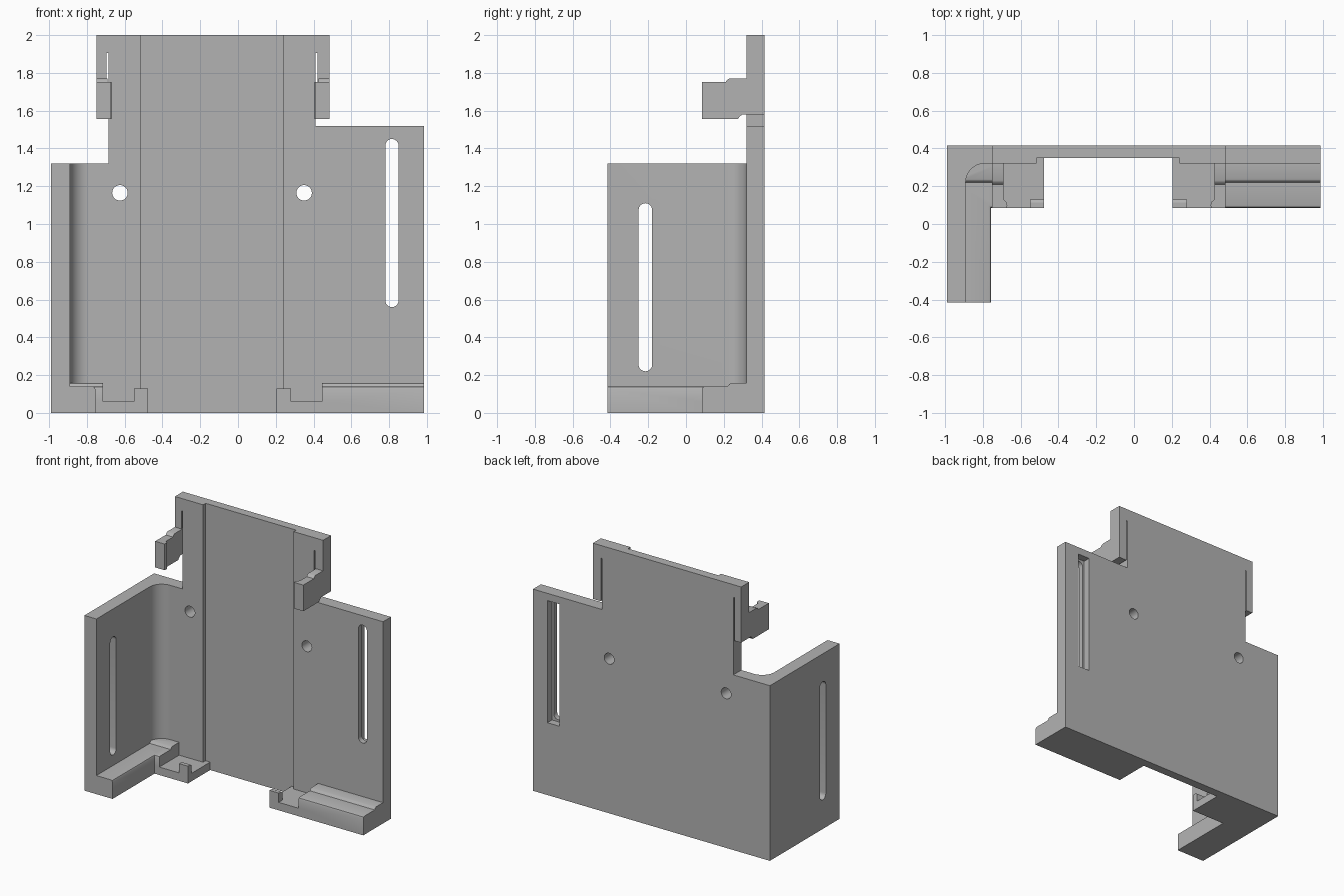
import bpy, bmesh
from math import sin, cos, pi

if "Cube" in bpy.data.objects:
    bpy.data.objects.remove(bpy.data.objects["Cube"], do_unlink=True)

grey = bpy.data.materials.new("plain grey")
grey.use_nodes = True
grey.diffuse_color = (0.45, 0.45, 0.45, 1)
grey.node_tree.nodes["Principled BSDF"].inputs["Base Color"].default_value = (0.45, 0.45, 0.45, 1)


def prism(name, axis, pts, lo, hi):
    """Extrude a flat outline along one axis."""
    place = {"x": lambda a, b, h: (h, a, b),
             "y": lambda a, b, h: (a, h, b),
             "z": lambda a, b, h: (a, b, h)}[axis]
    bm = bmesh.new()
    low = [bm.verts.new(place(a, b, lo)) for a, b in pts]
    high = [bm.verts.new(place(a, b, hi)) for a, b in pts]
    bm.faces.new(low)
    bm.faces.new(high[::-1])
    n = len(pts)
    for i in range(n):
        j = (i + 1) % n
        bm.faces.new((low[i], low[j], high[j], high[i]))
    bmesh.ops.recalc_face_normals(bm, faces=bm.faces)
    mesh = bpy.data.meshes.new(name)
    bm.to_mesh(mesh)
    bm.free()
    mesh.materials.append(grey)
    ob = bpy.data.objects.new(name, mesh)
    bpy.context.collection.objects.link(ob)
    return ob


def rect(a0, a1, b0, b1):
    return [(a0, b0), (a1, b0), (a1, b1), (a0, b1)]


def arc(a, b, r, start, end, n=12):
    return [(a + r * cos(t), b + r * sin(t))
            for t in (start + (end - start) * i / n for i in range(n + 1))]


def slot(a, b0, b1, r):
    return arc(a, b1 - r, r, 0, pi) + arc(a, b0 + r, r, pi, 2 * pi)


def combine(target, other, operation):
    mod = target.modifiers.new("join", "BOOLEAN")
    mod.operation, mod.solver, mod.object = operation, "EXACT", other
    bpy.context.view_layer.objects.active = target
    bpy.ops.object.modifier_apply(modifier=mod.name)
    bpy.data.objects.remove(other, do_unlink=True)


FRONT, BACK = 0.32, 0.415

# Back plate with the slits that free the clip arms
body = prism("bracket_body", "y", [
    (-0.99, 0), (0.985, 0), (0.985, 1.52), (0.41, 1.52), (0.41, 1.905),
    (0.42, 1.905), (0.42, 1.58), (0.485, 1.58), (0.485, 2), (-0.75, 2),
    (-0.75, 1.58), (-0.695, 1.58), (-0.695, 1.905), (-0.685, 1.905),
    (-0.685, 1.32), (-0.99, 1.32)], FRONT, BACK)

# Shallow centre channel
combine(body, prism("channel", "y", rect(-0.515, 0.24, -0.1, 2.1), 0.2, 0.35), "DIFFERENCE")

parts = []

# Side wall with a rounded inner corner
wall = [(-0.99, -0.415), (-0.89, -0.415)] + arc(-0.79, 0.22, 0.1, pi, pi / 2)
parts.append(prism("side_wall", "z", wall + [(-0.79, BACK), (-0.99, BACK)], 0, 1.32))

# Bottom shelves: one along the side wall, two along the plate
parts.append(prism("side_shelf", "y", [
    (-0.95, 0), (-0.755, 0), (-0.755, 0.125), (-0.76, 0.136), (-0.77, 0.14),
    (-0.95, 0.14)], -0.415, 0.36))
ledge = [(0.085, 0), (0.37, 0), (0.37, 0.157), (0.24, 0.157), (0.23, 0.153),
         (0.22, 0.14), (0.1, 0.14), (0.089, 0.136), (0.085, 0.125)]
for x0, x1 in ((-0.95, -0.715), (0.445, 0.985)):
    parts.append(prism("shelf", "x", ledge, x0, x1))

# Pocket floors, each with a small front lip
lip = [(0.085, 0.03), (0.13, 0.03), (0.13, 0.12), (0.115, 0.13), (0.085, 0.13)]
for floor_x, lip_x in (((-0.76, -0.477), (-0.55, -0.477)), ((0.203, 0.5), (0.203, 0.28))):
    parts.append(prism("pocket_floor", "z", rect(*floor_x, 0.085, 0.38), 0, 0.06))
    parts.append(prism("pocket_lip", "x", lip, *lip_x))

# Clip arms with inward hooks, mirrored about the channel centre
arm = [(0.085, 1.555), (0.275, 1.555), (0.285, 1.57), (0.3, 1.58), (0.35, 1.58),
       (0.35, 1.77), (0.23, 1.77), (0.22, 1.765), (0.21, 1.752), (0.085, 1.752)]
for outer, s in ((-0.75, 1), (0.485, -1)):
    x0, x1 = sorted((outer, outer + s * 0.06))
    parts.append(prism("clip_arm", "x", arm, x0, x1))
    hook = [(0.01, 0.085), (0.077, 0.085), (0.08, 0.1), (0.077, 0.115),
            (0.06, 0.13), (0.01, 0.13)]
    parts.append(prism("clip_hook", "z", [(outer + s * a, b) for a, b in hook], 1.555, 1.752))

for part in parts:
    combine(body, part, "UNION")

# Screw holes, long slots and the recess behind the plate slot
cutters = [prism("hole", "y", arc(x, 1.165, 0.041, 0, 2 * pi * 31 / 32, 31), 0.2, 0.5)
           for x in (-0.625, 0.35)]
cutters.append(prism("plate_slot", "y", slot(0.815, 0.56, 1.45, 0.035), 0.2, 0.5))
cutters.append(prism("slot_recess", "y", rect(0.765, 0.865, 0.545, 1.465), 0.36, 0.5))
cutters.append(prism("wall_slot", "x", slot(-0.215, 0.22, 1.11, 0.036), -1.1, -0.85))
for cutter in cutters:
    combine(body, cutter, "DIFFERENCE")

bpy.ops.object.select_all(action="DESELECT")
body.select_set(True)
bpy.context.view_layer.objects.active = body
bpy.ops.object.shade_smooth_by_angle(angle=pi / 6)
